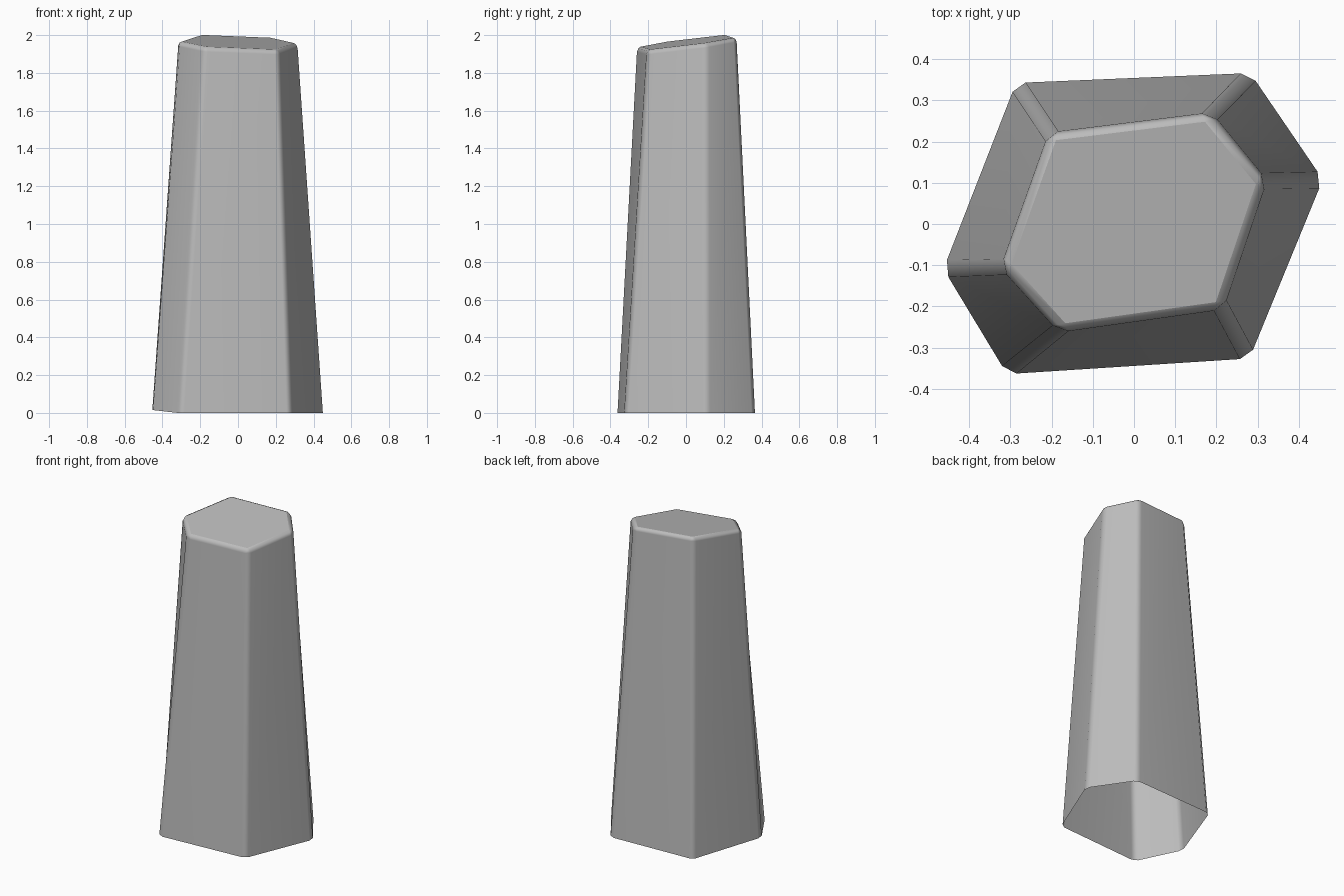
import bpy, bmesh
from mathutils import Vector

cube = bpy.data.objects.get("Cube")
if cube:
    bpy.data.objects.remove(cube)

# Sharp hexagon outlines at the foot and just under the cap
FOOT = [(-.462, -.109), (-.308, -.364), (.28, -.326), (.458, .108), (.282, .366), (-.286, .342)]
RIM = [(-.324, -.106), (-.182, -.263), (.217, -.207), (.323, .106), (.188, .271), (-.207, .222)]
CUT = .023        # corner chamfer
CAP_SCALE = .915  # cap size relative to the rim
DROP = .024       # rim height below the cap plane


def chamfer(outline, cut):
    """Replace every corner by two points set back along its edges."""
    pts = [Vector(p) for p in outline]
    ring = []
    for i, p in enumerate(pts):
        for q in (pts[i - 1], pts[(i + 1) % len(pts)]):
            ring.append(p + (q - p).normalized() * cut)
    return ring


def cap_height(p):
    """Height of the tilted cap plane."""
    return 1.962 - .058 * p.x + .137 * p.y


# Rings from the foot up to the cap
foot = [Vector((p.x, p.y, .015 if p.x < -.4 else 0)) for p in chamfer(FOOT, CUT)]
rim = [Vector((p.x, p.y, cap_height(p) - DROP)) for p in chamfer(RIM, CUT)]
cap = []
for p in chamfer(RIM, 0):
    p = p * CAP_SCALE
    cap.append(Vector((p.x, p.y, cap_height(p))))
round_edge = [r.lerp(c, .4) + Vector((0, 0, .007)) for r, c in zip(rim, cap)]

# Loft the rings; the underside stays open
bm = bmesh.new()
rings = [[bm.verts.new(p) for p in ring] for ring in (foot, rim, round_edge, cap)]
for low, high in zip(rings, rings[1:]):
    for i in range(len(low)):
        j = (i + 1) % len(low)
        bm.faces.new((low[i], low[j], high[j], high[i]))
top = bm.faces.new(rings[-1])
bmesh.ops.remove_doubles(bm, verts=bm.verts[:], dist=.0005)
bm.normal_update()
for f in bm.faces:
    f.smooth = True
top = max(bm.faces, key=lambda f: f.normal.z)
for e in top.edges:
    e.smooth = False

mesh = bpy.data.meshes.new("stone_column")
bm.to_mesh(mesh)
bm.free()
column = bpy.data.objects.new("stone_column", mesh)
bpy.context.collection.objects.link(column)

# Flat sides with softened corners
weighted = column.modifiers.new("weighted_normals", 'WEIGHTED_NORMAL')
weighted.keep_sharp = True

# Grey stone
GREY = (.5, .5, .5, 1)
stone = bpy.data.materials.new("grey_stone")
stone.use_nodes = True
stone.diffuse_color = GREY
stone.node_tree.nodes["Principled BSDF"].inputs["Base Color"].default_value = GREY
mesh.materials.append(stone)
